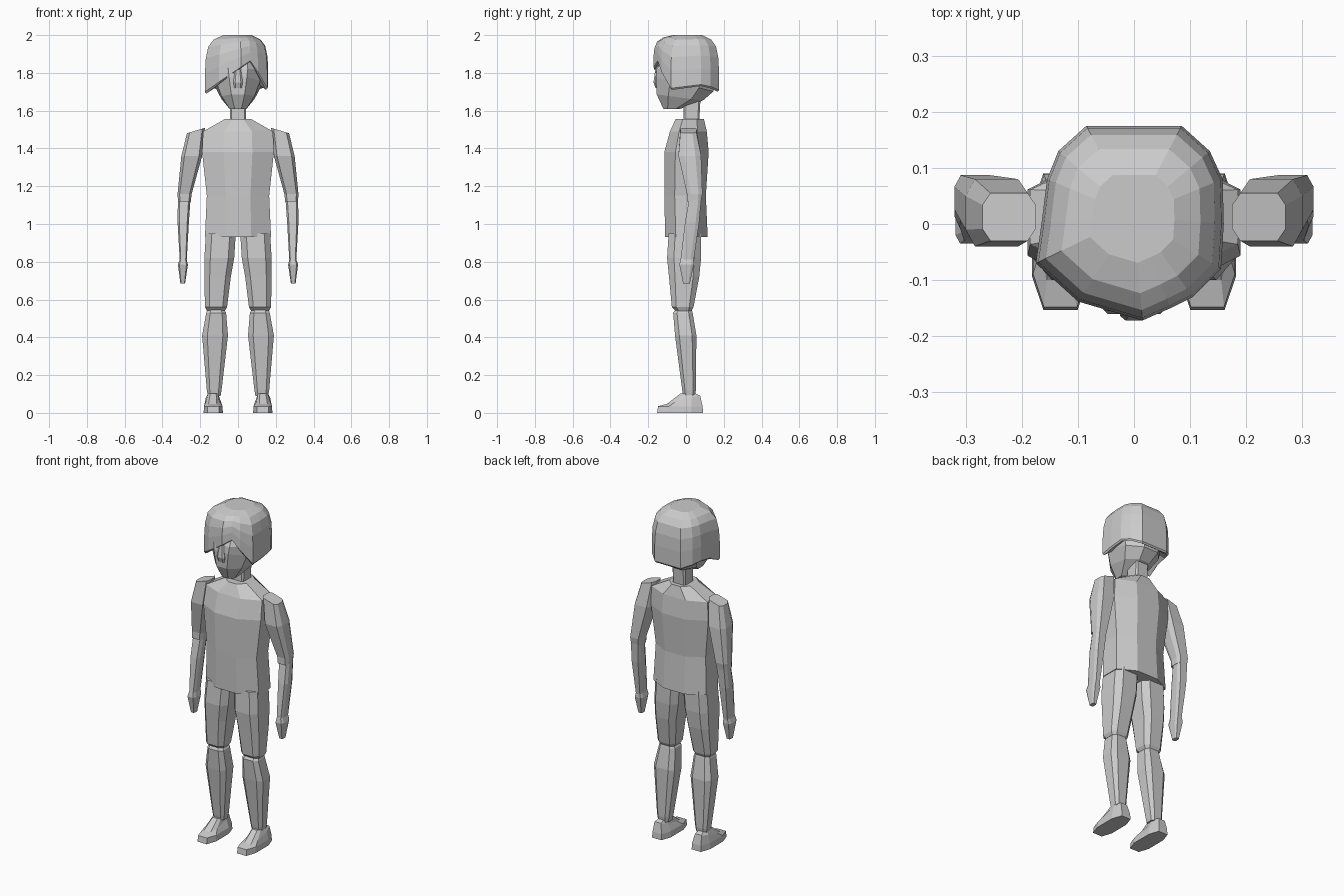
import bpy, bmesh

mat = bpy.data.materials.new("light_grey")
mat.diffuse_color = (0.6, 0.6, 0.6, 1)


def finish(name, bm):
    bmesh.ops.recalc_face_normals(bm, faces=bm.faces)
    me = bpy.data.meshes.new(name)
    bm.to_mesh(me)
    bm.free()
    me.materials.append(mat)
    ob = bpy.data.objects.new(name, me)
    bpy.context.collection.objects.link(ob)
    return ob


def skin(name, rings):
    """Join rings of equal point count and cap both ends."""
    bm = bmesh.new()
    vs = [[bm.verts.new(p) for p in r] for r in rings]
    n = len(vs[0])
    for a, b in zip(vs, vs[1:]):
        for i in range(n):
            j = (i + 1) % n
            bm.faces.new((a[i], a[j], b[j], b[i]))
    bm.faces.new(vs[0])
    bm.faces.new(vs[-1])
    return finish(name, bm)


def section(z, x0, x1, y0, y1, tx=0, ty=0, cx=0.2, cy=0.2):
    """Chamfered rectangle; tx and ty tilt it, cx and cy size the chamfer."""
    a, b = (x1 - x0) * cx, (y1 - y0) * cy
    pts = [(x0 + a, y0), (x1 - a, y0), (x1, y0 + b), (x1, y1 - b),
           (x1 - a, y1), (x0 + a, y1), (x0, y1 - b), (x0, y0 + b)]
    mx, my = (x0 + x1) / 2, (y0 + y1) / 2
    return [(x, y, z + tx * (x - mx) + ty * (y - my)) for x, y in pts]


def loft(name, rows, cx=0.2, cy=0.2):
    return skin(name, [section(*(list(r) + [0, 0])[:7], cx, cy) for r in rows])


def both_sides(name, rows, cx=0.2, cy=0.2):
    loft("right_" + name, rows, cx, cy)
    loft("left_" + name, [(r[0], -r[2], -r[1], r[3], r[4], *([-r[5], r[6]] if len(r) > 5 else []))
                          for r in rows], cx, cy)


# Torso, widest at the chest, sloping in to the collar
loft("torso", [
    (0.93, -.175, .175, -.11, .115),
    (1.15, -.165, .165, -.115, .105),
    (1.38, -.19, .19, -.115, .12),
    (1.49, -.185, .185, -.085, .11),
    (1.555, -.07, .07, -.055, .095)], 0.3, 0.25)

# Neck
loft("neck", [(1.54, -.042, .042, -.015, .07), (1.72, -.042, .042, -.01, .08)], 0.1, 0.1)

# Head with a raised jaw line at the back
loft("head", [
    (1.61, -.045, .045, -.12, -.03),
    (1.67, -.088, .088, -.155, .09, 0, -.13),
    (1.74, -.118, .118, -.16, .145, 0, -.25),
    (1.82, -.13, .13, -.155, .15),
    (1.90, -.11, .11, -.11, .14)], 0.3, 0.25)

# Nose
loft("nose", [(1.72, -.02, .02, -.162, -.13), (1.75, -.025, .025, -.172, -.13),
              (1.84, -.012, .012, -.16, -.13)])

# Hair: a domed cap whose lower edge follows a swept fringe
outline = [(-.175, -.07, 1.69), (-.10, -.138, 1.745), (.015, -.172, 1.825), (.065, -.15, 1.86),
           (.105, -.13, 1.80), (.155, -.08, 1.71), (.16, 0, 1.72), (.158, .08, 1.73),
           (.135, .13, 1.72), (.085, .175, 1.70), (-.085, .175, 1.70), (-.135, .13, 1.72),
           (-.155, .08, 1.73), (-.165, 0, 1.72)]
steps = [(0, .96), (.03, 1), (.35, 1), (.6, .975), (.8, .9), (.92, .74), (1, .45)]
rings = []
for t, s in steps:
    rings.append([(x * s, .015 + (y - .015) * s, z + (2 - z) * t) for x, y, z in outline])
# Inner lip tucked against the head
rings.insert(0, [(x * .7, .015 + (y - .015) * .7, z + .03) for x, y, z in outline])
skin("hair", rings)

# Arms
both_sides("upper_arm", [
    (1.12, .25, .318, .005, .08),
    (1.16, .245, .32, .005, .087),
    (1.36, .19, .30, -.04, .08),
    (1.495, .175, .27, -.03, .055, -.3, 0)], 0.15, 0.25)
both_sides("forearm", [
    (0.80, .272, .308, -.03, .04),
    (1.01, .26, .32, -.005, .07),
    (1.15, .25, .318, .02, .083)], 0.15, 0.25)
both_sides("hand", [
    (0.685, .28, .305, -.015, .02),
    (0.785, .265, .318, -.035, .042),
    (0.82, .274, .306, -.028, .04)], 0.15, 0.2)

# Legs
both_sides("thigh", [
    (0.54, .07, .165, -.055, .03),
    (0.56, .058, .175, -.075, .04),
    (0.72, .038, .178, -.09, .07),
    (0.82, .02, .178, -.1, .08),
    (0.95, .012, .17, -.092, .08)])
both_sides("shin", [
    (0.09, .092, .16, -.015, .048),
    (0.12, .087, .165, -.02, .052),
    (0.41, .053, .19, -.058, .055),
    (0.53, .063, .168, -.068, .035),
    (0.55, .075, .16, -.055, .03)])

# Feet, low at the toe and rising to the ankle
both_sides("foot", [
    (0.0, .08, .182, -.153, .09),
    (0.035, .082, .18, -.148, .088),
    (0.07, .098, .17, -.1, .075, 0, .25),
    (0.102, .105, .158, -.03, .05)], 0.2, 0.25)
